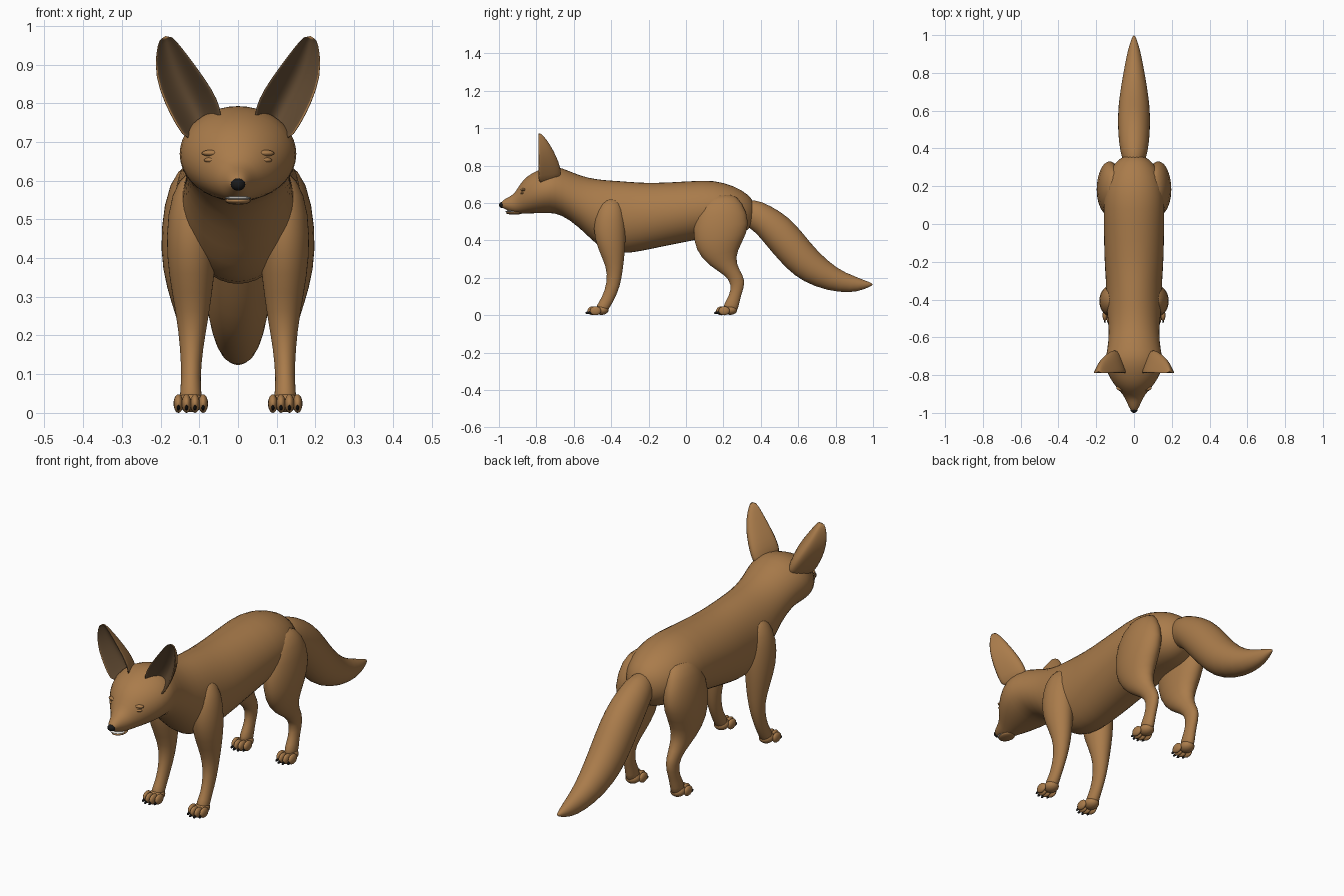
import bpy, bmesh
from math import sin, cos, pi
from mathutils import Matrix, Vector


def material(name, rgb):
    m = bpy.data.materials.new(name)
    m.diffuse_color = (*rgb, 1)
    return m


FUR = material("fur", (0.40, 0.20, 0.07))
INNER = material("inner_ear", (0.13, 0.075, 0.035))
BLACK = material("black", (0.01, 0.01, 0.01))
WHITE = material("white", (0.8, 0.78, 0.74))


def finish(bm, name, mats, mirror=False, subdiv=0):
    bmesh.ops.recalc_face_normals(bm, faces=bm.faces)
    for f in bm.faces:
        f.smooth = True
    me = bpy.data.meshes.new(name)
    bm.to_mesh(me)
    bm.free()
    for m in mats:
        me.materials.append(m)
    ob = bpy.data.objects.new(name, me)
    bpy.context.collection.objects.link(ob)
    if mirror:
        mod = ob.modifiers.new("mirror", 'MIRROR')
        mod.use_mirror_merge = False
    if subdiv:
        mod = ob.modifiers.new("smooth", 'SUBSURF')
        mod.levels = mod.render_levels = subdiv
    return ob


def skin(name, rings, mats, mirror=False, dark_from=None):
    """Bridge closed rings of points, cap both ends."""
    bm = bmesh.new()
    rows = [[bm.verts.new(p) for p in r] for r in rings]
    n = len(rows[0])
    for a, b in zip(rows, rows[1:]):
        for k in range(n):
            j = (k + 1) % n
            f = bm.faces.new((a[k], a[j], b[j], b[k]))
            if dark_from is not None and k >= dark_from:
                f.material_index = 1
    bm.faces.new(rows[0])
    bm.faces.new(rows[-1])
    return finish(bm, name, mats, mirror, 1)


def oval(x, ya, za, yb, zb, hw, n=20):
    """Ellipse whose one axis runs from (ya, za) to (yb, zb), half width hw in x."""
    a, b = Vector((x, ya, za)), Vector((x, yb, zb))
    return [(a + b) / 2 + (a - b) / 2 * cos(t) + Vector((hw * sin(t), 0, 0))
            for t in (2 * pi * k / n for k in range(n))]


def balls(name, items, mat, mirror=False):
    """Several ellipsoids (centre, radii) in one mesh."""
    bm = bmesh.new()
    for c, r in items:
        bmesh.ops.create_uvsphere(bm, u_segments=16, v_segments=10, radius=1,
                                  matrix=Matrix.Translation(c) @ Matrix.Diagonal((*r, 1)))
    return finish(bm, name, [mat], mirror)


# Head, neck and trunk: y, top, bottom, half width
trunk = [(-.993, .60, .58, .012), (-.975, .618, .572, .024), (-.945, .634, .554, .038),
         (-.915, .652, .545, .052), (-.89, .70, .543, .07), (-.85, .747, .543, .108),
         (-.79, .779, .544, .144), (-.73, .797, .546, .158), (-.67, .795, .54, .143),
         (-.57, .747, .47, .132), (-.476, .728, .37, .145), (-.40, .723, .33, .15),
         (-.30, .716, .328, .15), (-.19, .707, .352, .16), (.02, .719, .395, .162),
         (.15, .726, .42, .165), (.26, .693, .42, .145), (.33, .65, .45, .10),
         (.37, .60, .50, .04)]
skin("body", [oval(0, y, t, y, b, w) for y, t, b, w in trunk], [FUR])

# Bushy tail: upper point, lower point, half width
tail = [(.27, .60, .27, .50, .03), (.36, .627, .35, .465, .068), (.45, .588, .40, .41, .08),
        (.55, .527, .46, .335, .086), (.63, .435, .54, .245, .086), (.70, .345, .625, .178, .08),
        (.81, .246, .755, .13, .06), (.90, .21, .88, .118, .04), (.96, .185, .95, .137, .023),
        (1.0, .170, 1.0, .160, .005)]
skin("tail", [oval(0, *r) for r in tail], [FUR])

# Legs: x, front y, front z, back y, back z, half width
front = [(.10, -.44, .63, -.36, .63, .03), (.115, -.48, .57, -.33, .57, .06),
         (.12, -.50, .46, -.32, .45, .068), (.12, -.475, .36, -.325, .35, .06),
         (.117, -.425, .26, -.336, .25, .043), (.12, -.42, .18, -.352, .15, .029),
         (.122, -.45, .09, -.39, .07, .024), (.122, -.48, .055, -.415, .03, .03),
         (.122, -.48, .02, -.425, .015, .025)]
skin("front_legs", [oval(*r) for r in front], [FUR], True)

hind = [(.10, .14, .65, .25, .65, .03), (.12, .07, .59, .30, .61, .06),
        (.13, .03, .46, .35, .49, .072), (.13, .05, .345, .30, .39, .067),
        (.125, .12, .265, .26, .31, .048), (.12, .21, .215, .285, .24, .033),
        (.12, .245, .165, .323, .185, .026), (.12, .23, .10, .295, .11, .023),
        (.122, .20, .06, .283, .055, .028), (.122, .20, .02, .275, .015, .025)]
skin("hind_legs", [oval(*r) for r in hind], [FUR], True)

# Paws with four toes and small claws
for name, y in (("front", -.452), ("hind", .236)):
    toes = [((.122, y, .028), (.034, .038, .026))]
    claws = []
    for dx, dy in ((-.032, 0), (-.011, -.013), (.011, -.013), (.032, 0)):
        toes.append(((.122 + dx, y - .032 + dy, .024), (.0125, .030, .024)))
        claws.append(((.122 + dx, y - .061 + dy, .013), (.004, .012, .007)))
    balls(name + "_paws", toes, FUR, True)
    balls(name + "_claws", claws, BLACK, True)

# Large scooped ears: inner edge, outer edge, depth of the back
ear = [((.035, .74), (.13, .69), .12), ((.042, .79), (.165, .745), .125),
       ((.062, .835), (.194, .80), .112), ((.105, .895), (.217, .87), .082),
       ((.148, .95), (.214, .93), .045), ((.173, .977), (.203, .972), .014)]
rings = []
N = 10
for (xi, zi), (xo, zo), d in ear:
    back = [(t, d * sin(pi * t)) for t in (k / N for k in range(N + 1))]
    bowl = [(t, .6 * d * sin(pi * (t - .06) / .88)) for t in (.94 - .88 * k / N for k in range(N + 1))]
    rings.append([(xi + (xo - xi) * t, -.79 + dy, zi + (zo - zi) * t) for t, dy in back + bowl])
skin("ears", rings, [FUR, INNER], True, dark_from=N + 1)

# Face details
balls("nose", [((0, -.983, .59), (.019, .017, .016))], BLACK)
balls("eyelids", [((.064, -.868, .671), (.030, .016, .009)),
                  ((.064, -.872, .653), (.024, .014, .008))], FUR, True)
balls("lower_jaw", [((0, -.918, .548), (.034, .045, .010))], FUR)
balls("teeth", [((0, -.936, .555), (.034, .030, .005))], WHITE)
